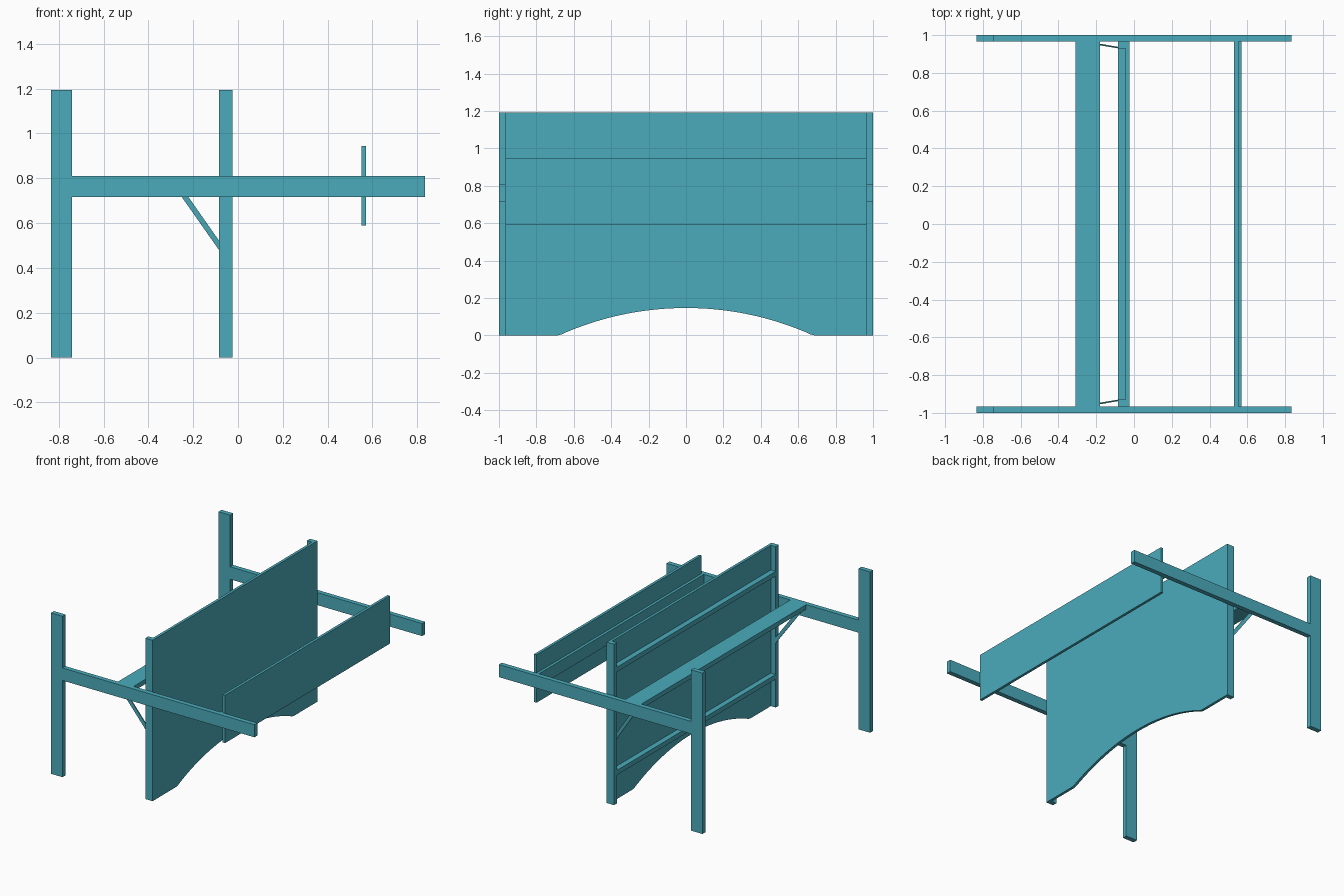
import bpy, bmesh, math

if "Cube" in bpy.data.objects:
    bpy.data.objects.remove(bpy.data.objects["Cube"])

teal = bpy.data.materials.new("teal")
teal.diffuse_color = (0.07, 0.41, 0.50, 1)
teal.use_nodes = True
teal.node_tree.nodes["Principled BSDF"].inputs["Base Color"].default_value = teal.diffuse_color


def prism(name, pts, axis, a, b):
    """Extrude a 2D outline along axis: 'x' uses (y, z), 'y' uses (x, z)."""
    def put(p, t):
        return (t, p[0], p[1]) if axis == 'x' else (p[0], t, p[1])
    bm = bmesh.new()
    face = bm.faces.new([bm.verts.new(put(p, a)) for p in pts])
    ext = bmesh.ops.extrude_face_region(bm, geom=[face])
    for v in ext['geom']:
        if isinstance(v, bmesh.types.BMVert):
            v.co['xyz'.index(axis)] = b
    bmesh.ops.recalc_face_normals(bm, faces=bm.faces)
    me = bpy.data.meshes.new(name)
    bm.to_mesh(me)
    bm.free()
    me.materials.append(teal)
    ob = bpy.data.objects.new(name, me)
    bpy.context.collection.objects.link(ob)
    return ob


def box(name, x0, x1, y0, y1, z0, z1):
    return prism(name, [(x0, z0), (x1, z0), (x1, z1), (x0, z1)], 'y', y0, y1)


# End frames, panel posts and slanted braces on both sides
for s, side in ((-1, "front"), (1, "back")):
    box(side + "_tall_post", -0.835, -0.74, s * 0.965, s * 1.0, 0, 1.193)
    box(side + "_rail", -0.74, 0.835, s * 0.965, s * 1.0, 0.717, 0.81)
    box(side + "_panel_post", -0.085, -0.045, s * 0.93, s * 0.965, 0, 1.193)
    brace = prism(side + "_brace",
                  [(-0.292, 0.775), (-0.085, 0.48), (-0.085, 0.522), (-0.262, 0.775)],
                  'y', s * 0.93, s * 0.938)
    for v in brace.data.vertices:      # splay outward toward the shelf
        v.co.y += s * 0.2 * (-0.085 - v.co.x) * 0.85

# Large panel with arched bottom edge
h, rise = 0.68, 0.147
r = (h * h + rise * rise) / (2 * rise)
arch = [(0.69, 0), (0.665, 0.006)]
for i in range(25):
    y = 0.64 * (1 - i / 12)
    arch.append((y, math.sqrt(r * r - y * y) - (r - rise)))
arch += [(-0.665, 0.006), (-0.69, 0)]
prism("arched_panel",
      [(-0.965, 0), (-0.965, 1.193), (0.965, 1.193), (0.965, 0)] + arch,
      'x', -0.045, -0.025)

# Cross bars behind the large panel
box("upper_cross_bar", -0.085, -0.045, -0.93, 0.93, 0.975, 1.01)
box("lower_cross_bar", -0.085, -0.045, -0.93, 0.93, 0.21, 0.245)

# Shelf behind the panel
box("shelf", -0.31, -0.18, -0.965, 0.965, 0.775, 0.81)

# Small board with its supporting bar
box("small_board", 0.55, 0.57, -0.965, 0.965, 0.59, 0.945)
box("small_board_bar", 0.53, 0.55, -0.965, 0.965, 0.717, 0.81)
